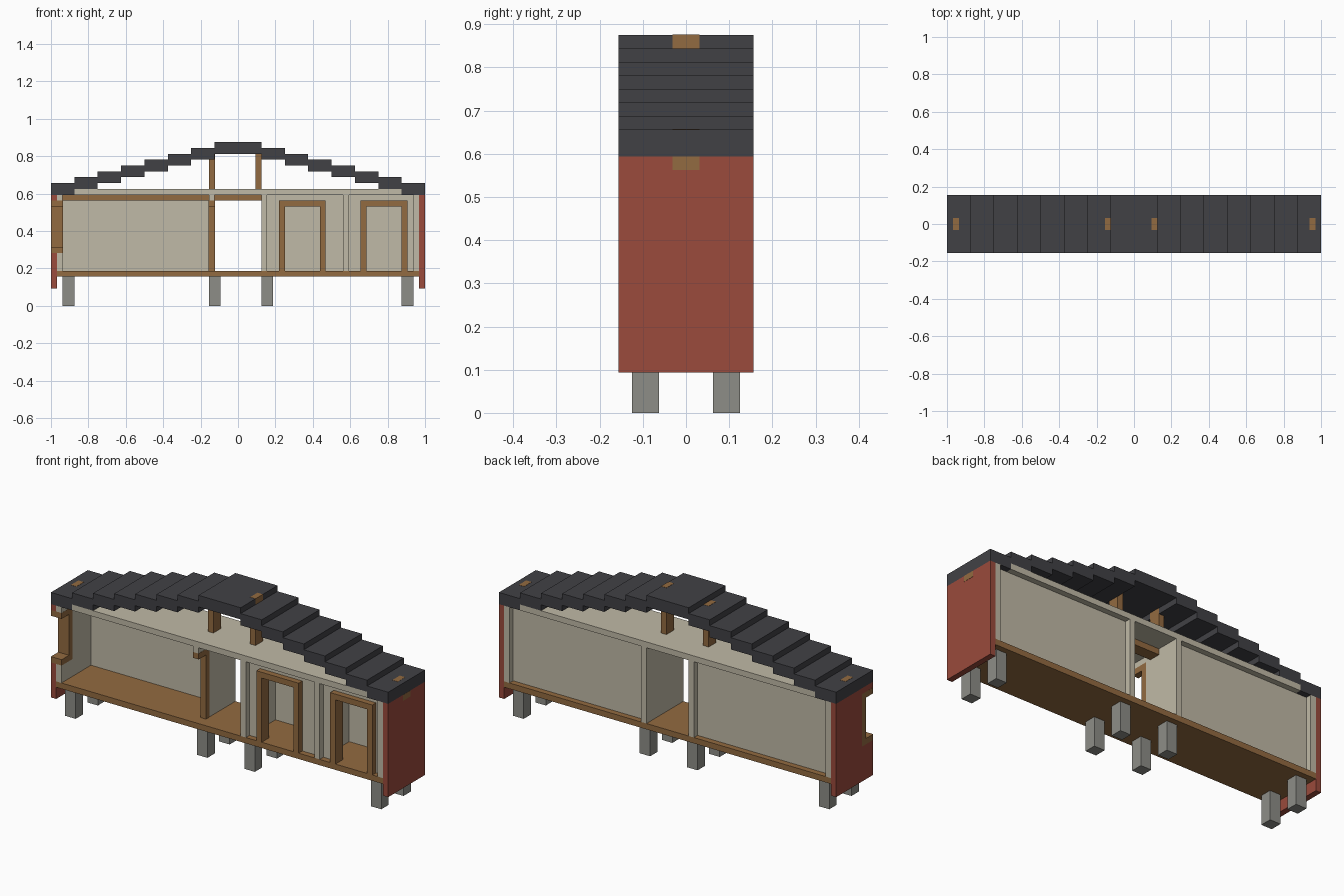
import bpy

cube = bpy.data.objects.get("Cube")
if cube:
    bpy.data.objects.remove(cube, do_unlink=True)

U = 1 / 32          # module: every part is a multiple of this
D = 5 * U           # half depth of the house
EPS = 0.001         # keeps exposed timber ends just proud of the surface


def material(name, rgb):
    m = bpy.data.materials.new(name)
    m.use_nodes = True
    m.diffuse_color = (*rgb, 1)
    bsdf = next(n for n in m.node_tree.nodes if n.type == 'BSDF_PRINCIPLED')
    bsdf.inputs["Base Color"].default_value = (*rgb, 1)
    return m


SLATE = material("slate", (0.053, 0.053, 0.060))
BRICK = material("brick_red", (0.325, 0.069, 0.045))
PLASTER = material("plaster", (0.53, 0.49, 0.385))
TIMBER = material("timber", (0.29, 0.145, 0.052))
CONCRETE = material("concrete", (0.27, 0.27, 0.245))


def box(name, mat, x, y, z):
    """Box from (min, max) extents on each axis."""
    bounds = (x, y, z)
    bpy.ops.mesh.primitive_cube_add(size=1, location=[(a + b) / 2 for a, b in bounds])
    ob = bpy.context.object
    ob.name = name
    for v in ob.data.vertices:
        v.co = [c * (b - a) for c, (a, b) in zip(v.co, bounds)]
    ob.data.materials.append(mat)
    return ob


FULL = (-D, D)
FLOOR, CEIL = 6 * U, 19 * U     # top of floor, underside of ceiling
HEAD = 18 * U                   # top of door and window frames

# Foundation piers
for x in (-30, -5, 4, 28):
    for y in (-4, 2):
        box("foundation_pier", CONCRETE, (x * U, (x + 2) * U), (y * U, (y + 2) * U), (0, 5 * U))

# Floor and ceiling slabs
box("floor", TIMBER, (-31 * U, 31 * U), FULL, (5 * U, FLOOR))
box("ceiling", PLASTER, (-28 * U, 28 * U), FULL, (CEIL, 20 * U))

# Right end wall with its inner lining
box("right_outer_wall", BRICK, (31 * U, 1), FULL, (3 * U, CEIL))
box("right_lining", PLASTER, (30 * U, 31 * U), FULL, (FLOOR, CEIL))


# Wall running front to back, with an opening at its front edge
def notched_wall(name, mat, x, bottom, sill, y_cut):
    box(name, mat, x, (y_cut, D), (bottom, CEIL))
    box(name + "_over", mat, x, (-D, y_cut), (HEAD, CEIL))
    if sill > bottom:
        box(name + "_under", mat, x, (-D, y_cut), (bottom, sill))


# Left end wall, lining and half window frame
SILL = 9 * U
notched_wall("left_outer_wall", BRICK, (-1, -31 * U), 3 * U, SILL, -2 * U)
notched_wall("left_lining", PLASTER, (-31 * U, -30 * U), FLOOR, SILL, -2 * U)
frame_x = (-1 - EPS / 2, -30 * U + EPS)
box("window_jamb", TIMBER, frame_x, (-3 * U, -2 * U), (SILL, HEAD))
box("window_head", TIMBER, frame_x, (-D, -3 * U), (17 * U, HEAD))
box("window_sill", TIMBER, frame_x, (-D, -3 * U), (SILL, SILL + U))

# Corridor partitions; the left one has a half door frame
notched_wall("left_partition", PLASTER, (-5 * U, -4 * U), FLOOR, FLOOR, -2 * U)
door_x = (-5 * U - EPS, -4 * U + EPS)
box("corridor_door_jamb", TIMBER, door_x, (-3 * U, -2 * U), (FLOOR, HEAD))
box("corridor_door_head", TIMBER, door_x, (-D, -3 * U), (17 * U, HEAD))
box("right_partition", PLASTER, (4 * U, 5 * U), FULL, (FLOOR, CEIL))
box("room_divider", PLASTER, (18 * U, 19 * U), (-D, 3 * U), (FLOOR, CEIL))

# Back walls of the rooms
for name, x in (("left", (-30 * U, -5 * U)), ("right", (5 * U, 30 * U))):
    box(name + "_back_wall", PLASTER, x, (3 * U, 4 * U), (FLOOR, CEIL))

# Front wall of the right rooms, pieced around two framed doorways
doors = ((7 * U, 15 * U), (21 * U, 29 * U))
wall_y = (-4 * U, -3 * U)
for x in ((5 * U, 7 * U), (15 * U, 18 * U), (19 * U, 21 * U), (29 * U, 30 * U)):
    box("front_wall_pier", PLASTER, x, wall_y, (FLOOR, CEIL))
for a, b in doors:
    box("front_wall_over_door", PLASTER, (a, b), wall_y, (HEAD, CEIL))
    frame_y = (-D, -3 * U)
    box("door_left_jamb", TIMBER, (a, a + U), frame_y, (FLOOR, 17 * U))
    box("door_right_jamb", TIMBER, (b - U, b), frame_y, (FLOOR, 17 * U))
    box("door_head", TIMBER, (a, b), frame_y, (17 * U, HEAD))

# Long timber beam under the ceiling and the posts that carry the roof
box("main_beam", TIMBER, (-31 * U, 1 + EPS), (-U, U), (HEAD, CEIL))
for x, top in ((-31, 21), (-5, 27), (3, 28), (30, 21)):
    box("roof_post", TIMBER, (x * U, (x + 1) * U + EPS), (-U, U), (CEIL, top * U + EPS))

# Stepped roof: seven slabs each side and a wide ridge slab
for i in range(7):
    z = (CEIL + i * U, CEIL + (i + 2) * U)
    x0, x1 = 1 - i / 8, 1 - (i + 1) / 8
    box("roof_step_right", SLATE, (x1, x0), FULL, z)
    box("roof_step_left", SLATE, (-x0, -x1), FULL, z)
box("roof_ridge", SLATE, (-1 / 8, 1 / 8), FULL, (26 * U, 28 * U))
